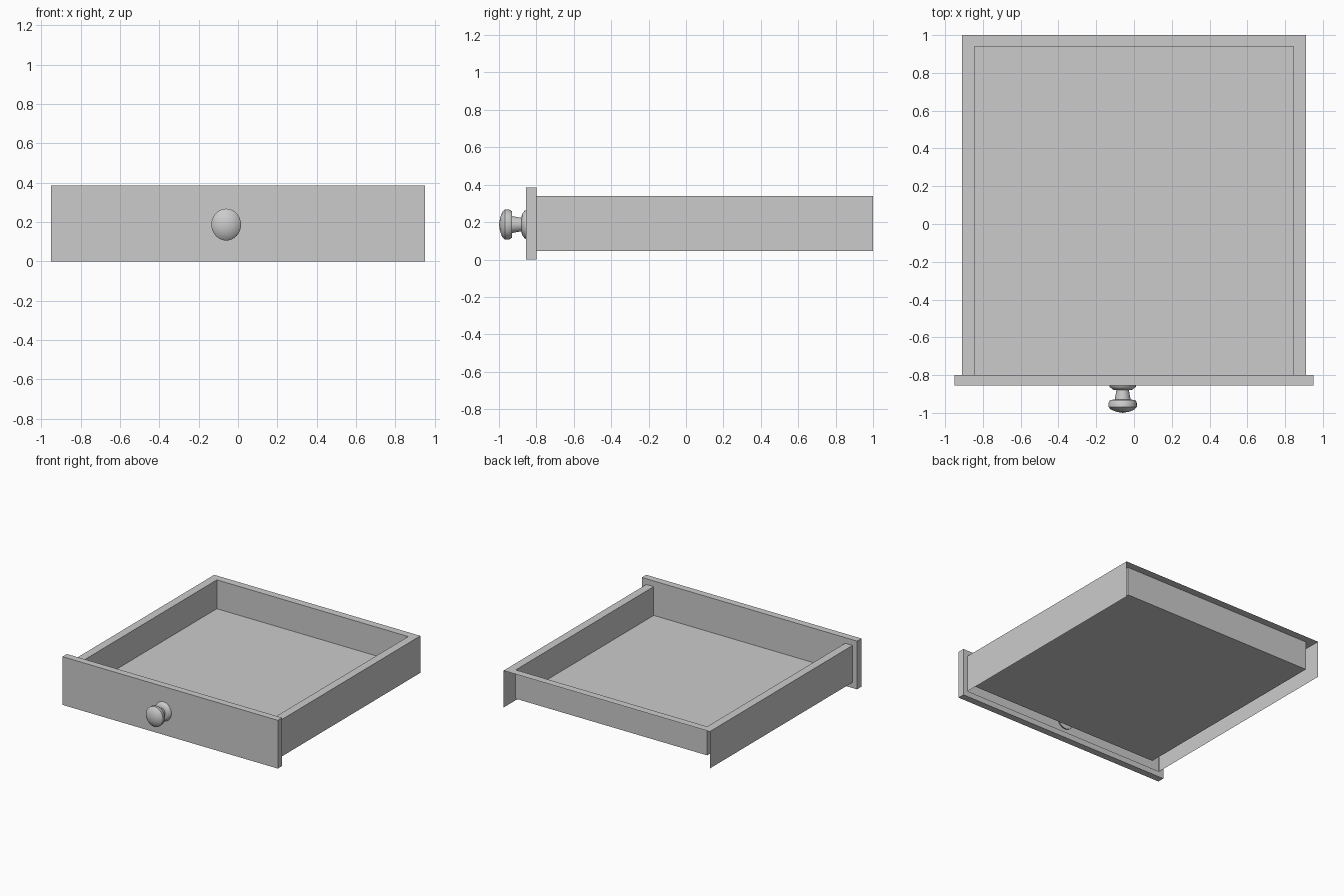
import bpy, bmesh, math

if "Cube" in bpy.data.objects:
    bpy.data.objects.remove(bpy.data.objects["Cube"])


def make_object(name, quads):
    """Build a mesh from a list of four-corner faces."""
    bm = bmesh.new()
    for q in quads:
        bm.faces.new([bm.verts.new(p) for p in q])
    bmesh.ops.remove_doubles(bm, verts=bm.verts, dist=1e-4)
    bmesh.ops.recalc_face_normals(bm, faces=bm.faces)
    me = bpy.data.meshes.new(name)
    bm.to_mesh(me)
    bm.free()
    ob = bpy.data.objects.new(name, me)
    bpy.context.collection.objects.link(ob)
    return ob


def sheet(axis, at, a, b):
    """Rectangle at a fixed axis value; a and b are ranges on the other two axes."""
    pts = [(a[0], b[0]), (a[1], b[0]), (a[1], b[1]), (a[0], b[1])]
    return [tuple(list(p[:axis]) + [at] + list(p[axis:])) for p in pts]


OX, IX = 0.91, 0.845            # outer and inner half widths of the tray
FY, IY, BY = -0.80, 0.94, 1.0   # panel back, inner back wall, rear edge
LOW, FLOOR, TOP = 0.045, 0.11, 0.34
PX, PY, PZ = 0.95, -0.855, 0.385

# Tray: open-backed shell with outer sides, flat rim, inner walls and floor
tray = [
    sheet(2, FLOOR, (-IX, IX), (FY, IY)),
    sheet(1, IY, (-IX, IX), (FLOOR, TOP)),
    sheet(1, FY, (-IX, IX), (FLOOR, TOP)),
    [(-IX, IY, TOP), (IX, IY, TOP), (OX, BY, TOP), (-OX, BY, TOP)],
]
for s in (-1, 1):
    tray += [
        sheet(0, s * OX, (FY, BY), (LOW, TOP)),
        sheet(0, s * IX, (FY, IY), (FLOOR, TOP)),
        [(s * OX, FY, TOP), (s * IX, FY, TOP), (s * IX, IY, TOP), (s * OX, BY, TOP)],
    ]
make_object("drawer_tray", tray)

# Front panel: closed outside, with only a border of back face around the tray
panel = [
    sheet(1, PY, (-PX, PX), (0, PZ)),
    sheet(2, PZ, (-PX, PX), (PY, FY)),
    sheet(2, 0, (-PX, PX), (PY, FY)),
]
for s in (-1, 1):
    panel += [
        sheet(0, s * PX, (PY, FY), (0, PZ)),
        [(s * PX, FY, 0), (s * PX, FY, PZ), (s * OX, FY, TOP), (s * OX, FY, LOW)],
    ]
panel += [
    [(-PX, FY, PZ), (PX, FY, PZ), (OX, FY, TOP), (-OX, FY, TOP)],
    [(-PX, FY, 0), (PX, FY, 0), (OX, FY, LOW), (-OX, FY, LOW)],
]
make_object("front_panel", panel)

# Knob: turned profile (y, radius), slightly taller than wide
profile = [(-0.845, 0.078), (-0.862, 0.075), (-0.877, 0.055), (-0.88, 0.036),
           (-0.93, 0.045), (-0.931, 0.071), (-0.945, 0.08), (-0.968, 0.081),
           (-0.983, 0.066), (-0.994, 0.036), (-1.0, 0.0)]
N = 32
quads = []
for (y0, r0), (y1, r1) in zip(profile, profile[1:]):
    for i in range(N):
        a, b = (2 * math.pi * k / N for k in (i, i + 1))
        quads.append([(-0.06 + 0.93 * r * math.cos(t), y, 0.187 + r * math.sin(t))
                      for y, r, t in ((y0, r0, a), (y0, r0, b), (y1, r1, b), (y1, r1, a))])
knob = make_object("knob", quads)
bpy.context.view_layer.objects.active = knob
knob.select_set(True)
bpy.ops.object.shade_smooth_by_angle(angle=math.radians(45))
